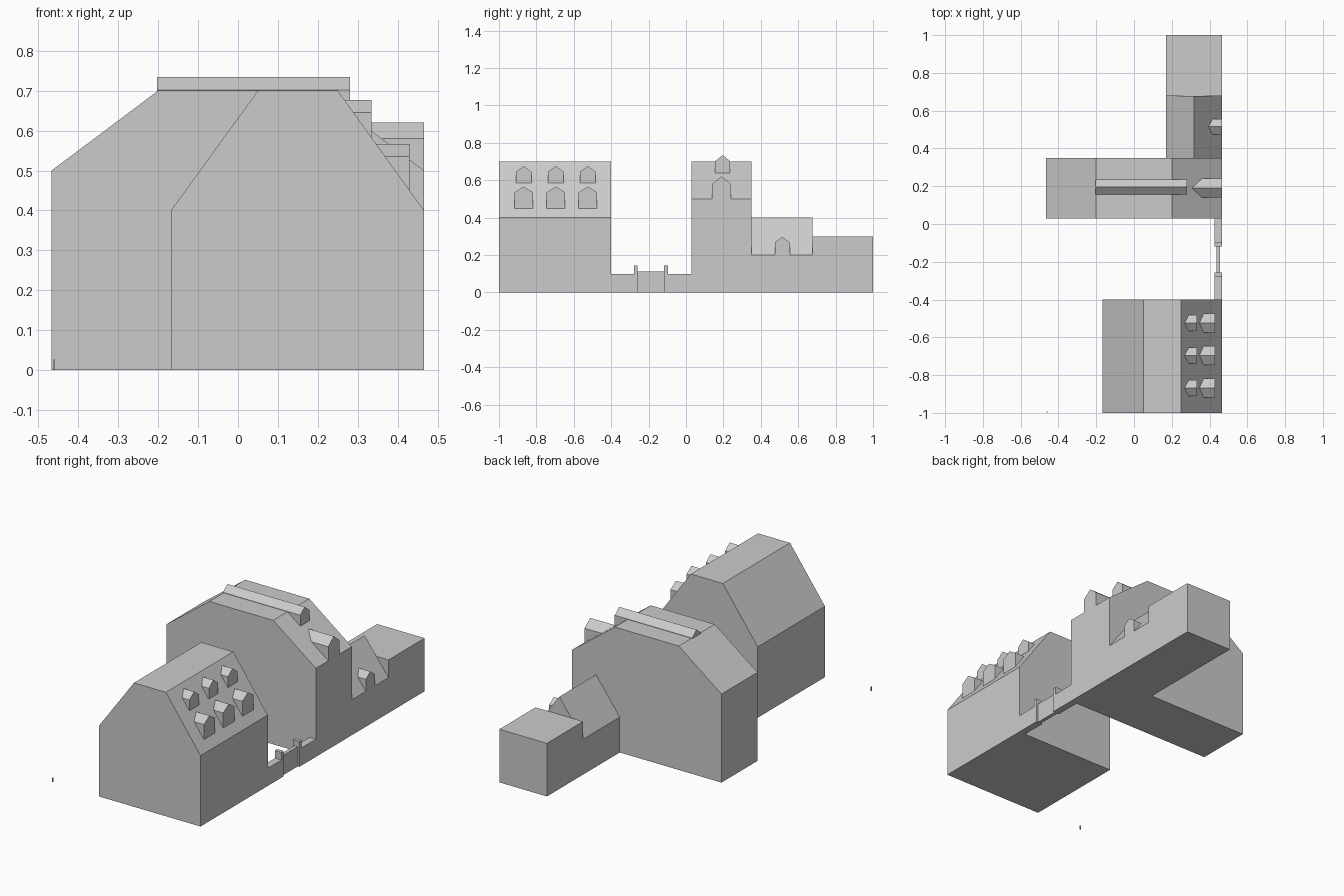
import bpy, bmesh

if "Cube" in bpy.data.objects:
    bpy.data.objects.remove(bpy.data.objects["Cube"])


def prism(name, pts, a, b, axis):
    """Extrude a closed profile from a to b: axis 'y' takes (x, z), axis 'x' takes (y, z)."""
    bm = bmesh.new()
    place = (lambda p, t: (p[0], t, p[1])) if axis == 'y' else (lambda p, t: (t, p[0], p[1]))
    lo = [bm.verts.new(place(p, a)) for p in pts]
    hi = [bm.verts.new(place(p, b)) for p in pts]
    bm.faces.new(lo)
    bm.faces.new(hi[::-1])
    for i in range(len(pts)):
        j = (i + 1) % len(pts)
        bm.faces.new((lo[i], hi[i], hi[j], lo[j]))
    bmesh.ops.recalc_face_normals(bm, faces=bm.faces[:])
    me = bpy.data.meshes.new(name)
    bm.to_mesh(me)
    bm.free()
    ob = bpy.data.objects.new(name, me)
    bpy.context.collection.objects.link(ob)
    return ob


def box(name, x0, x1, y0, y1, z0, z1):
    return prism(name, [(x0, z0), (x1, z0), (x1, z1), (x0, z1)], y0, y1, 'y')


def dormer(name, y, half, base, eave, peak, back, front):
    """Small gabled block running along x, its rear buried in the roof."""
    pts = [(y - half, base), (y + half, base), (y + half, eave), (y, peak), (y - half, eave)]
    return prism(name, pts, back, front, 'x')


R = 0.466  # street side

# Front building with truncated steep roof
prism("front_building", [(-0.168, 0), (R, 0), (R, 0.4), (0.25, 0.7), (0.05, 0.7), (-0.168, 0.4)],
      -1, -0.4, 'y')
for i, y in enumerate((-0.868, -0.696, -0.525)):
    dormer(f"lower_dormer_{i}", y, 0.05, 0.45, 0.535, 0.566, 0.347, 0.43)
    dormer(f"upper_dormer_{i}", y, 0.042, 0.584, 0.645, 0.676, 0.268, 0.334)

# Main hall with roof lantern and street gable
prism("main_hall", [(-0.467, 0), (R, 0), (R, 0.5), (0.2, 0.7), (-0.2, 0.7), (-0.467, 0.5)],
      0.029, 0.35, 'y')
dormer("roof_lantern", 0.196, 0.04, 0.64, 0.702, 0.734, -0.203, 0.28)
dormer("hall_dormer", 0.19, 0.05, 0.5, 0.58, 0.62, 0.307, R)

# Gabled side wing and flat annex
prism("gabled_wing", [(0.169, 0), (R, 0), (R, 0.2), (0.3175, 0.4), (0.169, 0.2)], 0.35, 0.677, 'y')
dormer("wing_dormer", 0.515, 0.04, 0.2, 0.268, 0.297, 0.394, R)
box("flat_annex", 0.169, R, 0.677, 1, 0, 0.3)

# Boundary wall, gate posts and gate
box("wall_front", 0.426, R, -0.4, -0.278, 0, 0.1)
box("wall_back", 0.426, R, -0.098, 0.029, 0, 0.1)
box("gate_post_front", 0.426, R, -0.279, -0.258, 0, 0.143)
box("gate_post_back", 0.426, R, -0.118, -0.097, 0, 0.143)
box("gate", 0.436, 0.456, -0.258, -0.118, 0, 0.112)

# Tiny scale marker standing apart at the front left
box("scale_post", -0.462, -0.458, -0.998, -0.992, 0.002, 0.027)
